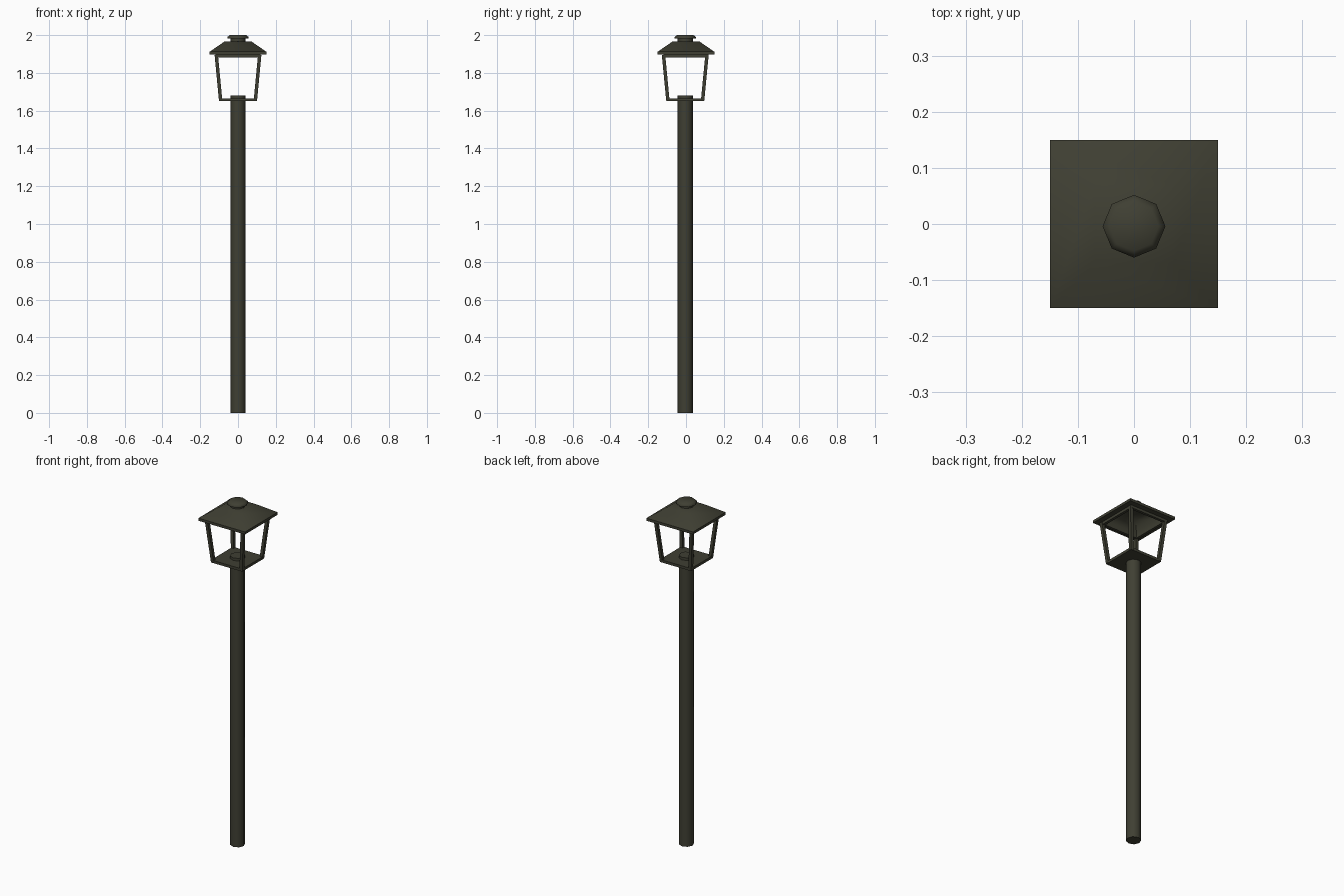
import bpy, bmesh
from math import cos, sin, pi, radians

if "Cube" in bpy.data.objects:
    bpy.data.objects.remove(bpy.data.objects["Cube"])

mat = bpy.data.materials.new("dark_metal")
mat.diffuse_color = (0.05, 0.05, 0.033, 1)
mat.use_nodes = True
mat.node_tree.nodes["Principled BSDF"].inputs["Base Color"].default_value = mat.diffuse_color
Y = -0.004  # the post and lantern sit slightly forward of the roof


def loft(name, rings, cap=True, closed=False, smooth=None):
    """Skin a list of point rings into one object."""
    bm = bmesh.new()
    vs = [[bm.verts.new(p) for p in r] for r in rings]
    n = len(rings[0])
    pairs = list(zip(vs, vs[1:])) + ([(vs[-1], vs[0])] if closed else [])
    for a, b in pairs:
        for i in range(n):
            j = (i + 1) % n
            bm.faces.new((a[i], a[j], b[j], b[i]))
    if cap:
        bm.faces.new(vs[0])
        bm.faces.new(vs[-1])
    bmesh.ops.recalc_face_normals(bm, faces=bm.faces)
    me = bpy.data.meshes.new(name)
    bm.to_mesh(me)
    bm.free()
    me.materials.append(mat)
    ob = bpy.data.objects.new(name, me)
    bpy.context.collection.objects.link(ob)
    if smooth:
        bpy.ops.object.select_all(action='DESELECT')
        ob.select_set(True)
        bpy.context.view_layer.objects.active = ob
        bpy.ops.object.shade_smooth_by_angle(angle=radians(smooth))
    return ob


def square(h, z, x=0, y=0):
    return [(x - h, y - h, z), (x + h, y - h, z), (x + h, y + h, z), (x - h, y + h, z)]


def octagon(r, z):
    return [(r * cos(i * pi / 4), Y + r * sin(i * pi / 4), z) for i in range(8)]


# Post
loft("post", [octagon(0.04, 0), octagon(0.04, 1.68)], smooth=50)

# Lantern floor
loft("lantern_floor", [square(0.1, 1.65, y=Y), square(0.1, 1.665, y=Y)])

# Four splayed corner bars
for sx, side in ((-1, "left"), (1, "right")):
    for sy, end in ((-1, "front"), (1, "back")):
        loft(f"{end}_{side}_bar",
             [square(0.009, 1.655, sx * 0.092, Y + sy * 0.092),
              square(0.009, 1.895, sx * 0.115, Y + sy * 0.115)])

# Hollow roof: outer slope, lip, lower frame, inner slope
roof = [(0.07, 1.967), (0.15, 1.912), (0.15, 1.897), (0.12, 1.897),
        (0.12, 1.882), (0.105, 1.882), (0.105, 1.91), (0.06, 1.952)]
loft("roof", [square(h, z) for h, z in roof], smooth=50)

# Finial: neck and flared cap
finial = [(0.04, 1.955), (0.04, 1.982), (0.056, 1.982), (0.056, 1.99), (0.044, 2.0)]
loft("finial", [octagon(r, z) for r, z in finial], smooth=50)
